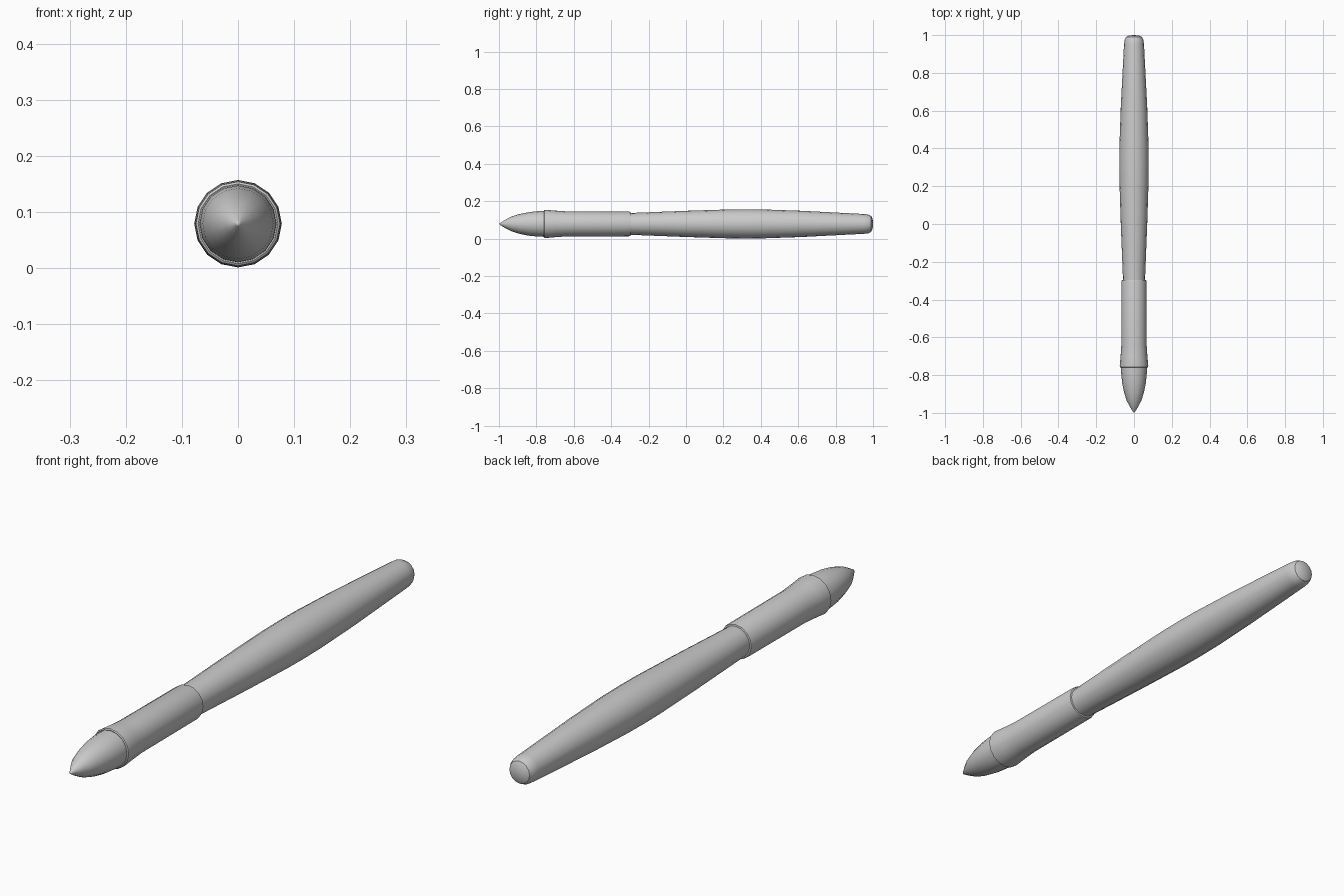
import bpy, bmesh, math

if "Cube" in bpy.data.objects:
    bpy.data.objects.remove(bpy.data.objects["Cube"])

SIDES = 16
AXIS_Z = 0.079


def lathe(name, profile):
    """Revolve (y, radius) points around the pen's long axis; ends are closed."""
    bm = bmesh.new()
    rings = []
    for y, r in profile:
        if r == 0:
            rings.append([bm.verts.new((0, y, AXIS_Z))] * SIDES)
        else:
            rings.append([bm.verts.new((r * math.cos(2 * math.pi * i / SIDES), y,
                                        AXIS_Z + r * math.sin(2 * math.pi * i / SIDES)))
                          for i in range(SIDES)])
    for a, b in zip(rings, rings[1:]):
        for i in range(SIDES):
            j = (i + 1) % SIDES
            corners = list(dict.fromkeys((a[i], b[i], b[j], a[j])))
            bm.faces.new(corners)
    for ring in (rings[0], rings[-1]):
        if len(set(ring)) > 2:
            bm.faces.new(ring)
    bmesh.ops.recalc_face_normals(bm, faces=bm.faces)
    mesh = bpy.data.meshes.new(name)
    bm.to_mesh(mesh)
    bm.free()
    obj = bpy.data.objects.new(name, mesh)
    bpy.context.collection.objects.link(obj)
    bpy.ops.object.select_all(action='DESELECT')
    obj.select_set(True)
    bpy.context.view_layer.objects.active = obj
    bpy.ops.object.shade_smooth_by_angle(angle=math.radians(35))


# Pointed tip
lathe("tip", [(-1.0, 0), (-0.995, 0.005), (-0.965, 0.023), (-0.935, 0.039),
              (-0.89, 0.053), (-0.84, 0.063), (-0.79, 0.068), (-0.75, 0.069)])

# Grip sleeve, flared towards the tip
lathe("grip", [(-0.757, 0.066), (-0.76, 0.071), (-0.757, 0.075), (-0.75, 0.0755),
               (-0.70, 0.071), (-0.64, 0.067), (-0.305, 0.066),
               (-0.297, 0.064), (-0.295, 0.057)])

# Long swelling barrel with rounded end
lathe("barrel", [(-0.32, 0.058), (-0.28, 0.059), (0.0, 0.070), (0.22, 0.077),
                 (0.32, 0.078), (0.42, 0.077), (0.62, 0.070), (0.95, 0.053),
                 (0.975, 0.050), (0.99, 0.042), (0.998, 0.026), (1.0, 0)])
